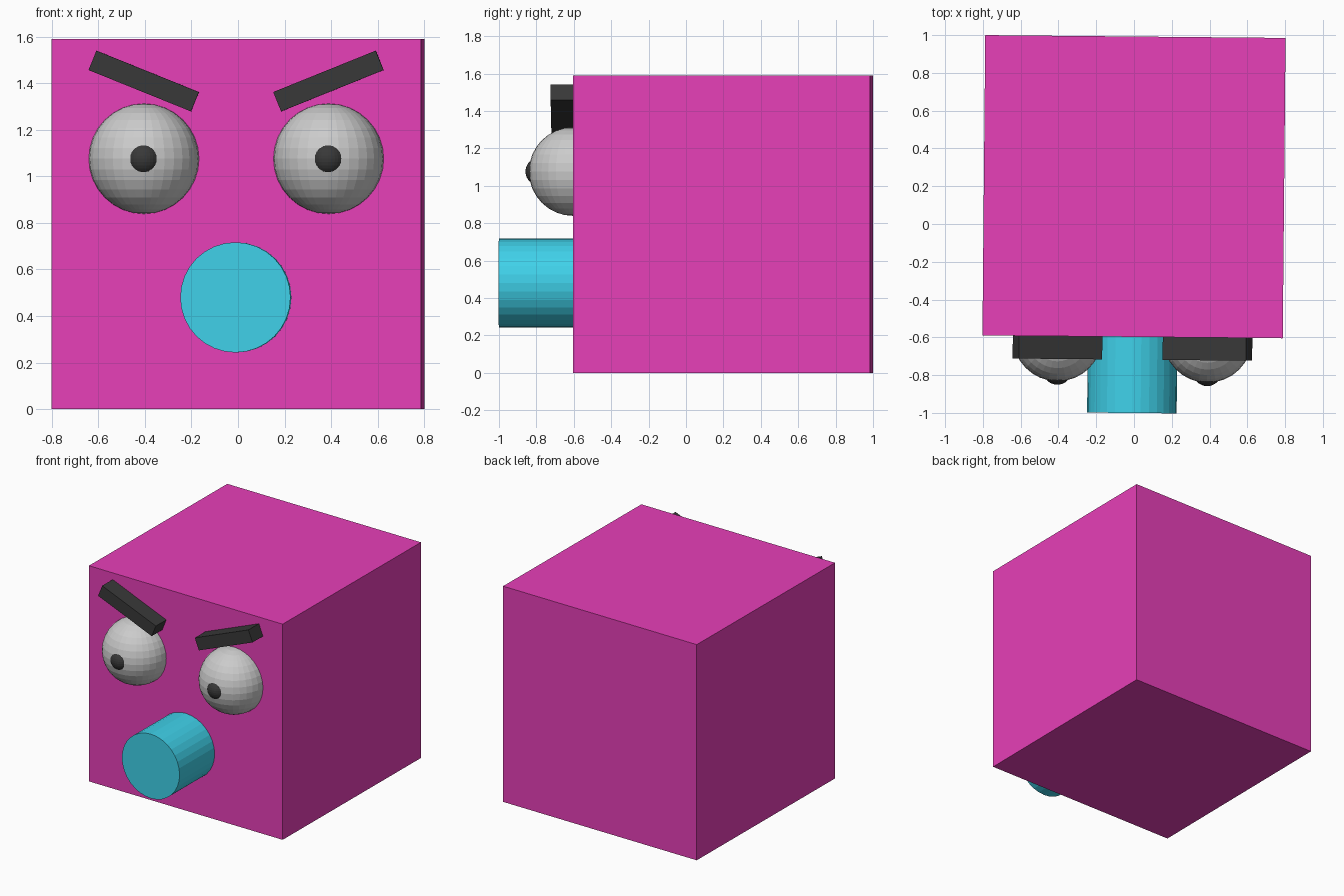
import bpy
from math import radians, pi
from mathutils import Matrix

if "Cube" in bpy.data.objects:
    bpy.data.objects.remove(bpy.data.objects["Cube"])

# whole model is turned very slightly about z
TURN = Matrix.Translation((0, 0.1975, 0)) @ Matrix.Rotation(-0.0094, 4, 'Z')


def material(name, rgb):
    m = bpy.data.materials.new(name)
    m.diffuse_color = (*rgb, 1)
    m.use_nodes = True
    m.node_tree.nodes["Principled BSDF"].inputs["Base Color"].default_value = m.diffuse_color
    return m


pink = material("pink", (0.8, 0.05, 0.48))
blue = material("blue", (0.05, 0.64, 0.82))
black = material("black", (0.04, 0.04, 0.04))


def place(name, loc, scale=(1, 1, 1), rot=None, mat=None):
    """Name the active object and place it in the turned frame."""
    o = bpy.context.object
    o.name = name
    local = Matrix.Translation(loc) @ (rot or Matrix()) @ Matrix.Diagonal((*scale, 1))
    o.matrix_world = TURN @ local
    if mat:
        o.data.materials.append(mat)
    return o


# cube head
bpy.ops.mesh.primitive_cube_add(size=1)
place("head", (0, 0, 0.795), (1.59, 1.59, 1.59), mat=pink)

# round nose
bpy.ops.mesh.primitive_cylinder_add(vertices=32, radius=0.237, depth=0.475)
place("nose", (0, -0.9605, 0.48), rot=Matrix.Rotation(pi / 2, 4, 'X'), mat=blue)

for side, s in (("left", -1), ("right", 1)):
    x = s * 0.397
    # eyeball
    bpy.ops.mesh.primitive_uv_sphere_add(segments=32, ring_count=16, radius=0.237)
    place(side + "_eye", (x, -0.797, 1.076))
    # pupil
    bpy.ops.mesh.primitive_uv_sphere_add(segments=32, ring_count=16, radius=0.076)
    place(side + "_pupil", (x, -0.976, 1.076), mat=black)
    # slanted eyebrow
    bpy.ops.mesh.primitive_cube_add(size=1)
    place(side + "_eyebrow", (x, -0.797, 1.41), (0.475, 0.237, 0.09),
          Matrix.Rotation(radians(-22 * s), 4, 'Y'), black)
